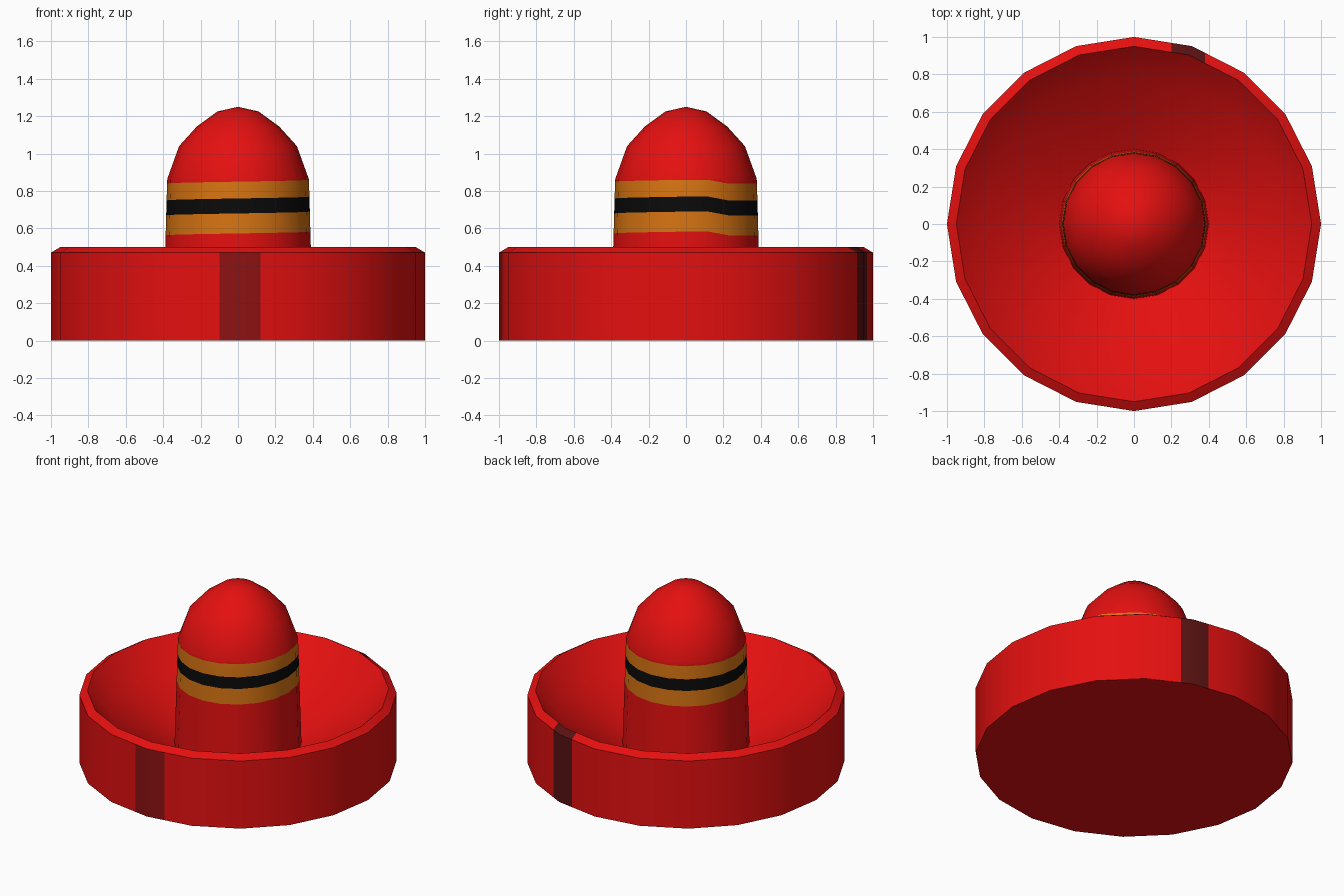
import bpy, bmesh, math
from mathutils import Vector

if "Cube" in bpy.data.objects:
    bpy.data.objects.remove(bpy.data.objects["Cube"])

SIDES = 20


def material(name, rgb):
    m = bpy.data.materials.new(name)
    m.diffuse_color = (*rgb, 1)
    m.use_nodes = True
    m.node_tree.nodes["Principled BSDF"].inputs["Base Color"].default_value = m.diffuse_color
    return m


red = material("red", (0.78, 0.005, 0.005))
dark_red = material("dark red", (0.27, 0.006, 0.006))
maroon = material("maroon", (0.10, 0.006, 0.006))
orange = material("orange", (0.68, 0.175, 0.006))
black = material("black", (0.003, 0.003, 0.003))


def lathe(bm, profile, z_offset=None, mats=None):
    """Spin (radius, z) points into rings of quads; radius 0 makes a pole."""
    rings = []
    for i, (r, z) in enumerate(profile):
        if r == 0:
            rings.append([bm.verts.new((0, 0, z))] * SIDES)
            continue
        ring = []
        for k in range(SIDES):
            a = math.tau * k / SIDES
            dz = z_offset(i, math.degrees(a)) if z_offset else 0
            ring.append(bm.verts.new((r * math.cos(a), r * math.sin(a), z + dz)))
        rings.append(ring)
    for i, (lo, hi) in enumerate(zip(rings, rings[1:])):
        for k in range(SIDES):
            n = (k + 1) % SIDES
            f = bm.faces.new(list(dict.fromkeys((lo[k], lo[n], hi[n], hi[k]))))
            f.material_index = mats.get(i, 0) if mats else 0
    return rings


def finish(bm, name, mats):
    mesh = bpy.data.meshes.new(name)
    bm.to_mesh(mesh)
    bm.free()
    ob = bpy.data.objects.new(name, mesh)
    bpy.context.collection.objects.link(ob)
    for m in mats:
        mesh.materials.append(m)
    bpy.ops.object.select_all(action='DESELECT')
    bpy.context.view_layer.objects.active = ob
    ob.select_set(True)
    bpy.ops.object.shade_smooth_by_angle(angle=math.radians(42))
    return ob


def paint_strip(bm, x0, x1, side, z_max, index):
    """Cut a strip into the outer wall and colour it."""
    def wall():
        return [f for f in bm.faces
                if f.calc_center_median().y * side > 0.8
                and f.calc_center_median().z < z_max
                and f.calc_center_median().xy.length > 0.93]
    for x in (x0, x1):
        faces = wall()
        geom = set(faces)
        for f in faces:
            geom.update(f.edges)
            geom.update(f.verts)
        bmesh.ops.bisect_plane(bm, geom=list(geom), plane_co=Vector((x, 0, 0)),
                               plane_no=Vector((1, 0, 0)), dist=0.0001)
    for f in wall():
        if x0 < f.calc_center_median().x < x1:
            f.material_index = index


# Dished base with chamfered rim
bm = bmesh.new()
rings = lathe(bm, [(1, 0), (1, 0.47), (0.95, 0.5), (0.80, 0.35), (0.40, 0.13)])
bm.faces.new(rings[0][::-1])
paint_strip(bm, -0.10, 0.12, -1, 0.45, 1)   # front strip, wall only
paint_strip(bm, 0.20, 0.38, 1, 0.49, 2)     # back strip, wall and chamfer
finish(bm, "dished_base", [red, dark_red, maroon])


# Domed grip with slightly spiralling bands
def band_offset(i, deg):
    if not 1 <= i <= 4:
        return 0
    if deg < 19:
        return 0
    return -0.02 if deg < 180 else -0.02 + 0.02 * (deg - 180) / 180


bm = bmesh.new()
lathe(bm, [(0.40, 0.13), (0.387, 0.583), (0.384, 0.69), (0.382, 0.77),
           (0.379, 0.86), (0.378, 0.865), (0.315, 1.04), (0.22, 1.145),
           (0.11, 1.225), (0, 1.25)],
      band_offset, {1: 1, 2: 2, 3: 1})
finish(bm, "domed_grip", [red, orange, black])
